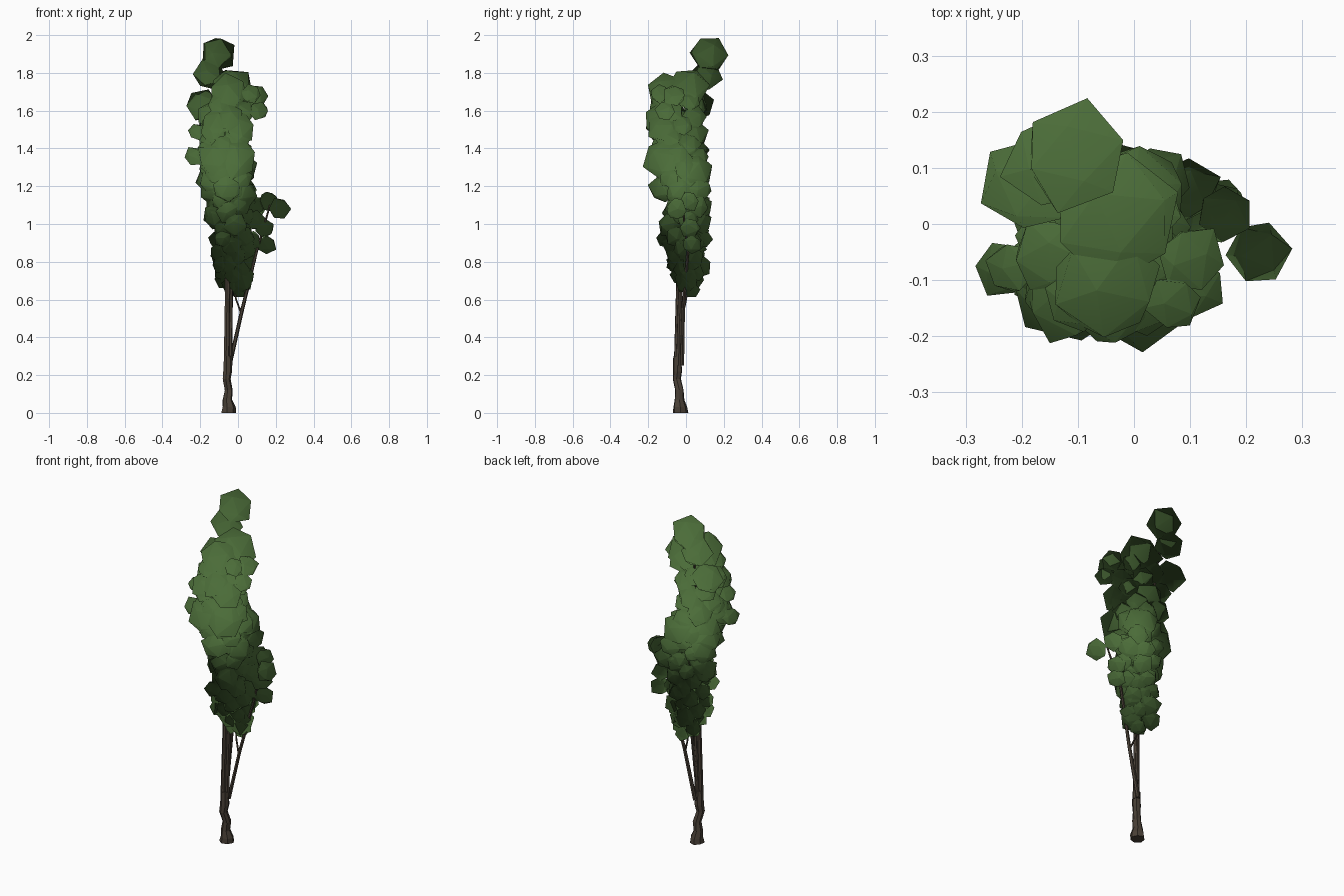
import bpy, bmesh, math, random
from mathutils import Vector, Euler

random.seed(7)
cube = bpy.data.objects.get("Cube")
if cube:
    bpy.data.objects.remove(cube, do_unlink=True)


def make_material(name, colour):
    mat = bpy.data.materials.new(name)
    mat.use_nodes = True
    mat.diffuse_color = colour
    shader = next(n for n in mat.node_tree.nodes if n.type == 'BSDF_PRINCIPLED')
    shader.inputs["Base Color"].default_value = colour
    shader.inputs["Roughness"].default_value = 0.9
    return mat


leaf_green = make_material("leaf green", (0.07, 0.15, 0.04, 1))
bark_brown = make_material("bark brown", (0.066, 0.051, 0.037, 1))


def finish(bm, name, mat):
    mesh = bpy.data.meshes.new(name)
    bm.to_mesh(mesh)
    bm.free()
    mesh.materials.append(mat)
    obj = bpy.data.objects.new(name, mesh)
    bpy.context.collection.objects.link(obj)
    return obj


def stem(name, points, sides=7):
    """Tapered tube through (x, y, z, radius) points."""
    bm = bmesh.new()
    rings = []
    for x, y, z, r in points:
        ring = []
        for i in range(sides):
            a = math.tau * i / sides
            rr = r * random.uniform(0.88, 1.12)
            ring.append(bm.verts.new((x + rr * math.cos(a), y + rr * math.sin(a), z)))
        rings.append(ring)
    for low, high in zip(rings, rings[1:]):
        for i in range(sides):
            j = (i + 1) % sides
            bm.faces.new((low[i], low[j], high[j], high[i]))
    bm.faces.new(rings[0][::-1])
    bm.faces.new(rings[-1])
    return finish(bm, name, bark_brown)


def add_clump(bm, centre, radius):
    """Irregular twenty-sided leaf clump."""
    turn = Euler([random.uniform(0, math.tau) for _ in range(3)]).to_matrix()
    new = bmesh.ops.create_icosphere(bm, subdivisions=1, radius=radius)["verts"]
    for v in new:
        v.co = Vector(centre) + turn @ v.co * random.uniform(0.93, 1.17)


def soften(obj):
    """Shade the crown as one soft mass, its normals fanning out from the middle."""
    mesh = obj.data
    middle = Vector((-0.05, -0.01, 1.15))
    normals = [None] * len(mesh.loops)
    for face in mesh.polygons:
        for i in face.loop_indices:
            out = mesh.vertices[mesh.loops[i].vertex_index].co - middle
            out.z *= 0.7
            normals[i] = (out.normalized() + face.normal * 0.3).normalized()
    mesh.shade_smooth()
    mesh.normals_split_custom_set(normals)


# Trunk and the stems that fork from it
stem("trunk", [(-.05, -.03, 0, .042), (-.05, -.03, .03, .038), (-.055, -.035, .07, .026),
               (-.05, -.035, .12, .024), (-.06, -.05, .18, .023), (-.055, -.045, .22, .025),
               (-.055, -.045, .3, .021)])
stem("main_stem", [(-.06, -.05, .25, .016), (-.055, -.04, .65, .014),
                   (-.06, -.03, 1.2, .011), (-.06, -.04, 1.7, .006)])
stem("second_stem", [(-.045, -.04, .25, .014), (-.038, -.03, .65, .012),
                     (-.03, .02, 1.1, .009), (-.1, .04, 1.5, .007), (-.11, .1, 1.85, .005)])
stem("side_stem", [(-.045, -.02, .25, .011), (.02, -.015, .54, .01),
                   (.1, .01, .86, .008), (.17, -.02, 1.1, .005)], 6)
stem("side_twig", [(.015, -.015, .53, .006), (-.01, 0, .6, .005), (-.03, .02, .72, .004)], 5)
stem("back_stem", [(-.045, -.03, .36, .01), (-.03, -.005, .68, .008), (0, .06, 1, .005)], 6)

# Upper foliage: clumps that shape the outline, in hundredths (x, y, z, radius)
upper = [(-11, 12, 190, 9.5), (-15, 11, 179, 8), (-19, 7, 163, 8), (-3, 1, 172, 11),
         (-5, -11, 170, 10), (10, -6, 168, 6), (7, -14, 169, 5), (11, -11, 160, 5),
         (-12, -13, 153, 8), (1, -12, 151, 8), (-22, -8, 149, 4.5), (-23, -8, 136, 5),
         (0, -12, 135, 10.5), (-12, -12, 134, 10), (0, 5, 128, 9), (-14, 1, 123, 8),
         (-4, -5, 120, 9), (-15, -5, 142, 7)]

# Lower foliage: clumps around the forked stems
lower = [(22, -5, 108, 6), (16, 2, 112, 5), (9, 6, 109, 6), (14, 2, 98, 5.5), (15, 3, 89, 5),
         (-12, 0, 104, 7), (-8, -11, 92, 5), (0, 3, 65, 4.5), (-9, -5, 79, 5), (4, 1, 73, 5),
         (9, 1, 102, 5.5), (7, 2, 91, 5.5), (4, 4, 82, 5.5), (-1, 9, 92, 5), (0, 8, 109, 6),
         (-4, -1, 68, 4.5), (4, 8, 118, 6)]


def foliage(clumps):
    bm = bmesh.new()
    for clump in clumps:
        x, y, z, r = (n / 100 for n in clump)
        add_clump(bm, (x, y, z), r)
    return bm


def fill(bm, count, low, high, size, middle):
    """Scatter clumps up the height; low and high are (z, spread)."""
    for i in range(count):
        t = (i + random.random()) / count
        z, spread = (a + (b - a) * t for a, b in zip(low, high))
        angle = i * 2.4
        d = spread * random.uniform(0.6, 1)
        add_clump(bm, (middle[0] + d * math.cos(angle), middle[1] + d * math.sin(angle), z),
                  size * random.uniform(0.8, 1.2))


bm = foliage(upper)
fill(bm, 30, (1.15, 0.1), (1.66, 0.12), 0.068, (-0.065, -0.03))
soften(finish(bm, "upper_foliage", leaf_green))

bm = foliage(lower)
fill(bm, 36, (0.69, 0.065), (1.16, 0.115), 0.055, (-0.03, 0.005))
soften(finish(bm, "lower_foliage", leaf_green))
